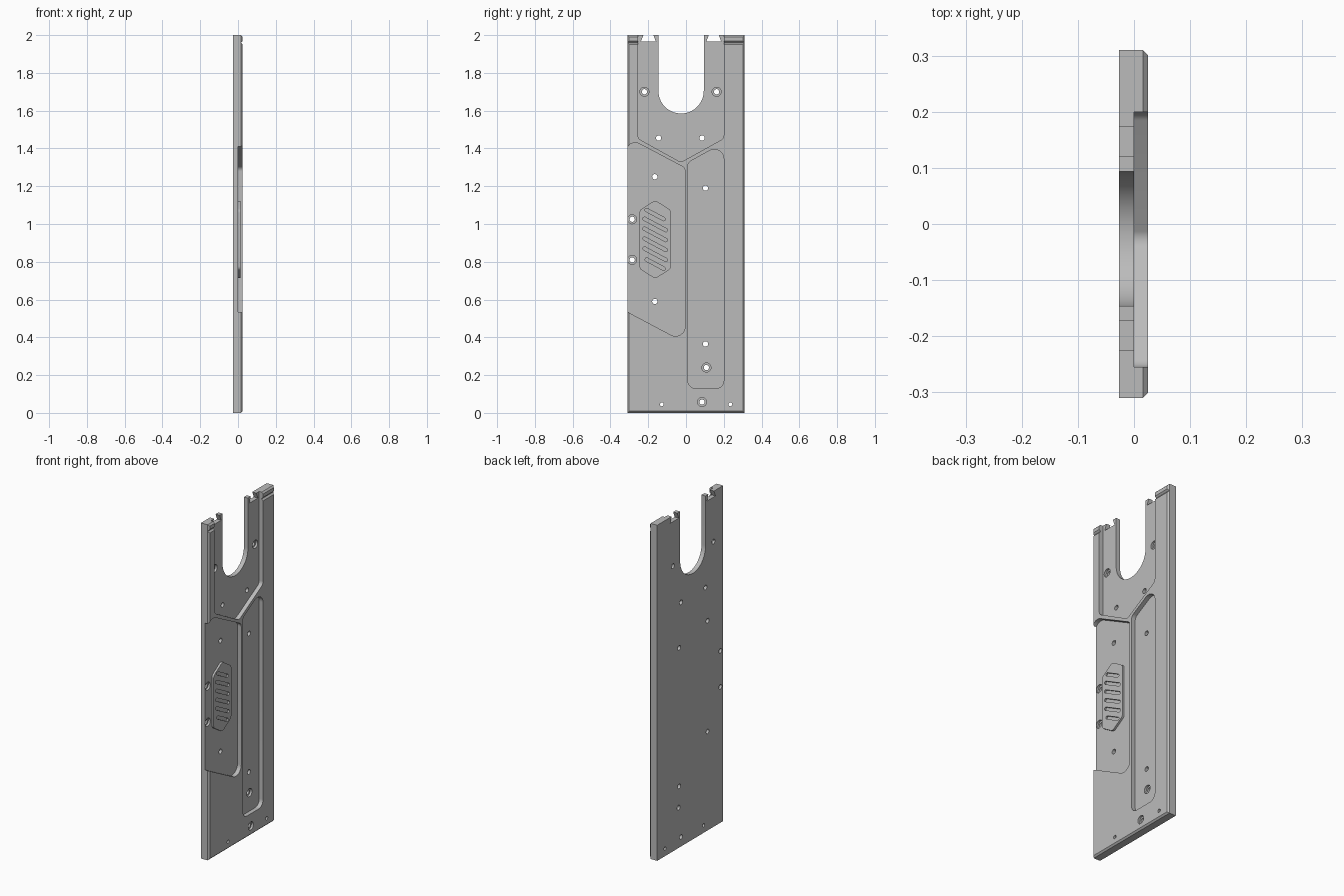
import bpy, bmesh, math
from mathutils import Vector

if "Cube" in bpy.data.objects:
    bpy.data.objects.remove(bpy.data.objects["Cube"])

BACK, FLOOR, FACE, CHAMFER = -0.027, 0.0, 0.025, 0.009
HALF_W, TOP = 0.31, 2.0

grey = bpy.data.materials.new("plain grey")
grey.use_nodes = True
grey.diffuse_color = (0.5, 0.5, 0.5, 1)
grey.node_tree.nodes["Principled BSDF"].inputs["Base Color"].default_value = (0.5, 0.5, 0.5, 1)


def rounded(corners, steps=8):
    """Outline from (y, z, radius) corners, each rounded by an arc."""
    pts, n = [], len(corners)
    for i, (y, z, r) in enumerate(corners):
        p = Vector((y, z))
        if r == 0:
            pts.append(p)
            continue
        a = (Vector(corners[i - 1][:2]) - p).normalized()
        b = (Vector(corners[(i + 1) % n][:2]) - p).normalized()
        half = a.angle(b) / 2
        centre = p + (a + b).normalized() * (r / math.sin(half))
        start = p + a * (r / math.tan(half)) - centre
        end = p + b * (r / math.tan(half)) - centre
        for k in range(steps + 1):
            t = k / steps
            pts.append(centre + (start * (1 - t) + end * t).normalized() * r)
    return pts


def circle(y, z, r, steps=24):
    return [Vector((y + r * math.cos(math.tau * k / steps),
                    z + r * math.sin(math.tau * k / steps))) for k in range(steps)]


def prism(name, outline, x0, x1):
    """Extrude a (y, z) outline along x."""
    bm = bmesh.new()
    face = bm.faces.new([bm.verts.new((x0, p[0], p[1])) for p in outline])
    new = bmesh.ops.extrude_face_region(bm, geom=[face])["geom"]
    bmesh.ops.translate(bm, vec=(x1 - x0, 0, 0),
                        verts=[v for v in new if isinstance(v, bmesh.types.BMVert)])
    bmesh.ops.recalc_face_normals(bm, faces=bm.faces)
    mesh = bpy.data.meshes.new(name)
    bm.to_mesh(mesh)
    bm.free()
    obj = bpy.data.objects.new(name, mesh)
    bpy.context.collection.objects.link(obj)
    mesh.materials.append(grey)
    return obj


def cut(target, cutter):
    """Subtract the cutter from the target and discard it."""
    cutter.hide_render = True
    mod = target.modifiers.new("cut", 'BOOLEAN')
    mod.operation, mod.solver, mod.object = 'DIFFERENCE', 'EXACT', cutter
    bpy.context.view_layer.update()
    result = target.evaluated_get(bpy.context.evaluated_depsgraph_get())
    mesh = bpy.data.meshes.new_from_object(result)
    target.modifiers.clear()
    target.data = mesh
    bpy.data.objects.remove(cutter)


# Main plate, with its front rim chamfered
plate = prism("back_plate", [(-HALF_W, 0), (HALF_W, 0), (HALF_W, TOP), (-HALF_W, TOP)], BACK, FACE)
bm = bmesh.new()
bm.from_mesh(plate.data)
rim = [e for e in bm.edges if all(v.co.x > 0 for v in e.verts)]
bmesh.ops.bevel(bm, geom=rim, offset=CHAMFER, segments=1, affect='EDGES')
bm.to_mesh(plate.data)
bm.free()

# V groove below the top edge
groove = prism("groove_cutter", [(-0.4, -1), (0.4, -1), (0.4, 1), (-0.4, 1)], 0, 1)
for v in groove.data.vertices:
    wide = v.co.x > 0.5
    v.co.x = FACE + 0.01 if wide else FACE - CHAMFER
    v.co.z = 1.96 + v.co.z * (0.02 if wide else 0.001)
cut(plate, groove)

# Recessed pockets: upper, side grip panel, long channel
pockets = [
    [(-0.255, 2.1, 0), (-0.255, 1.453, 0.03), (-0.027, 1.327, 0.03), (0.2, 1.453, 0.03), (0.2, 2.1, 0)],
    [(-0.32, 1.463, 0.05), (-0.005, 1.297, 0.03), (-0.005, 0.373, 0.05), (-0.32, 0.54, 0)],
    [(0.01, 0.13, 0.04), (0.2, 0.13, 0.04), (0.2, 1.43, 0.05), (0.01, 1.325, 0.03)],
]
for corners in pockets:
    cut(plate, prism("pocket_cutter", rounded(corners), FLOOR, 0.1))

# Round-ended fork opening
MID, R = -0.026, 0.12
arc = [(MID - R * math.cos(math.pi * k / 32), 1.705 - R * math.sin(math.pi * k / 32)) for k in range(33)]
cut(plate, prism("fork_cutter", [(MID - R, 2.1)] + arc + [(MID + R, 2.1)], -0.1, 0.1))

# Dovetail notches in the two prongs
for side in (-1, 1):
    y = MID + side * 0.173
    cut(plate, prism("dovetail_cutter", [(y - 0.04, 1.965), (y + 0.04, 1.965), (y + 0.026, 2.001),
                                         (y + 0.026, 2.1), (y - 0.026, 2.1), (y - 0.026, 2.001)], -0.1, 0.1))

# Plain holes, small pin holes and counterbored screw holes
plain = [(-0.145, 1.455), (0.085, 1.455), (-0.165, 1.25), (-0.165, 0.59), (0.103, 1.19), (0.103, 0.365)]
pins = [(-0.128, 0.045), (0.235, 0.045)]
in_pocket = [(-0.22, 1.7), (0.162, 1.7), (-0.285, 1.025), (-0.285, 0.81), (0.108, 0.24)]
on_face = [(0.085, 0.057)]
for y, z in in_pocket + on_face:
    depth = (FACE if (y, z) in on_face else FLOOR) - 0.013
    cut(plate, prism("counterbore_cutter", circle(y, z, 0.024), depth, 0.1))
for spots, r in ((plain + in_pocket + on_face, 0.014), (pins, 0.01)):
    for y, z in spots:
        cut(plate, prism("hole_cutter", circle(y, z, r), -0.1, 0.1))

# Raised hexagonal grip with slanted slots
GY, GZ = -0.163, 0.918
grip = prism("hexagonal_grip", rounded([(GY, GZ + 0.208, 0.025), (GY + 0.083, GZ + 0.155, 0.025),
                                        (GY + 0.083, GZ - 0.155, 0.025), (GY, GZ - 0.208, 0.025),
                                        (GY - 0.083, GZ - 0.155, 0.025), (GY - 0.083, GZ + 0.155, 0.025)], 5),
             FLOOR - 0.002, 0.012)
along = Vector((0.88, -0.47))
across = Vector((0.47, 0.88))
for i in range(6):
    half = 0.06 if i in (0, 5) else 0.073
    centre = Vector((GY, GZ + 0.132 - 0.0525 * i))
    ends = [centre + along * (s * half) + across * (t * 0.009)
            for s, t in ((-1, -1), (1, -1), (1, 1), (-1, 1))]
    cut(grip, prism("slot_cutter", rounded([(p.x, p.y, 0.0085) for p in ends], 4), 0.002, 0.1))

# Smooth the rounded walls, keep edges sharp
for obj in (plate, grip):
    bpy.ops.object.select_all(action='DESELECT')
    obj.select_set(True)
    bpy.context.view_layer.objects.active = obj
    bpy.ops.object.shade_smooth_by_angle(angle=math.radians(25))
